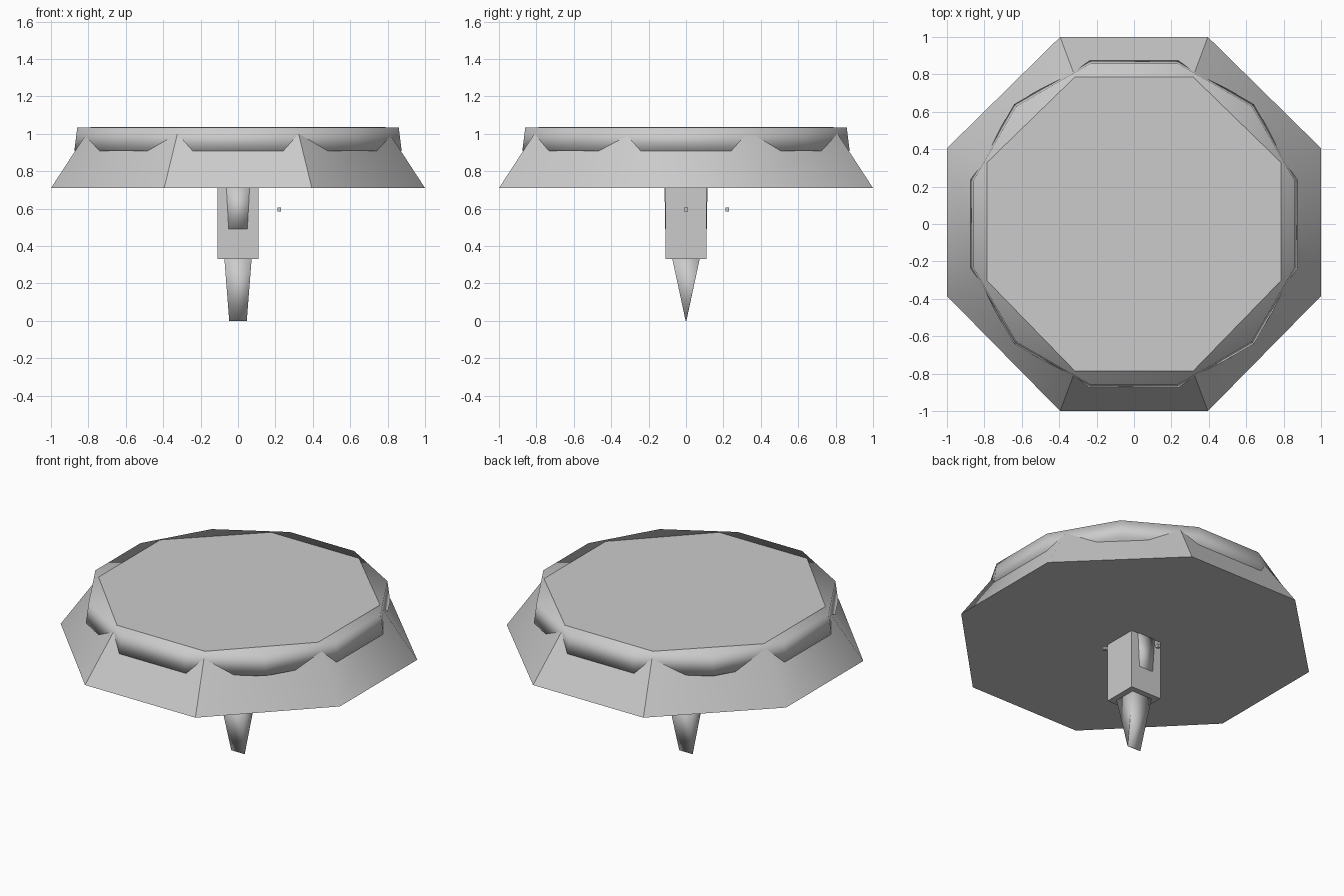
import bpy, bmesh, math

if "Cube" in bpy.data.objects:
    bpy.data.objects.remove(bpy.data.objects["Cube"])


def loft(name, bottom, top, z0, z1, smooth=False, sharp=None):
    """Closed solid between two matching outlines of (x, y) points."""
    bm = bmesh.new()
    n = len(bottom)
    a = [bm.verts.new((x, y, z0)) for x, y in bottom]
    b = [bm.verts.new((x, y, z1)) for x, y in top]
    bm.faces.new(a[::-1])
    bm.faces.new(b)
    for i in range(n):
        j = (i + 1) % n
        bm.faces.new((a[i], a[j], b[j], b[i]))
    bmesh.ops.recalc_face_normals(bm, faces=bm.faces)
    for f in bm.faces:
        f.smooth = smooth
    if sharp:
        for e in bm.edges:
            e.smooth = not sharp(e)
    me = bpy.data.meshes.new(name)
    bm.to_mesh(me)
    bm.free()
    ob = bpy.data.objects.new(name, me)
    bpy.context.collection.objects.link(ob)
    return ob


def rect(hx, hy, cx=0, cy=0):
    return [(cx - hx, cy - hy), (cx + hx, cy - hy), (cx + hx, cy + hy), (cx - hx, cy + hy)]


def octagon(r, c, dy):
    return [(-c, -r), (c, -r), (r, -c + dy), (r, c + dy),
            (c, r), (-c, r), (-r, c + dy), (-r, -c + dy)]


def ngon(r, n, offset):
    return [(r * math.cos(offset + 2 * math.pi * i / n),
             r * math.sin(offset + 2 * math.pi * i / n)) for i in range(n)]


# Eight-sided head: rims and the front/back corners are sharp, side corners soft
def head_sharp(e):
    p, q = (v.co for v in e.verts)
    level = abs(p.z - q.z) < 1e-4
    return level or abs(p.y) > 0.7


loft("head", octagon(1.0, 0.395, 0.01), octagon(0.787, 0.315, 0.013),
     0.71, 1.037, True, head_sharp)

# Twelve-sided band pushed through the head, softly shaded
loft("head_band", ngon(0.906, 12, math.radians(15)), ngon(0.89, 12, math.radians(15)),
     0.907, 1.034, True)

# Square stem and its tapered insert on front and back
loft("stem", rect(0.11, 0.11), rect(0.11, 0.11), 0.33, 0.712)
loft("stem_insert", rect(0.05, 0.111), rect(0.062, 0.115), 0.49, 0.712, True)

# Wedge-shaped tip
loft("tip", rect(0.047, 0.002), rect(0.073, 0.074), 0.0, 0.335, True)

# Two tiny free-standing pegs beside the stem
for name, cx, cy in (("side_peg", 0.22, 0), ("back_peg", 0, 0.22)):
    loft(name, rect(0.01, 0.01, cx, cy), rect(0.01, 0.01, cx, cy), 0.585, 0.605)
